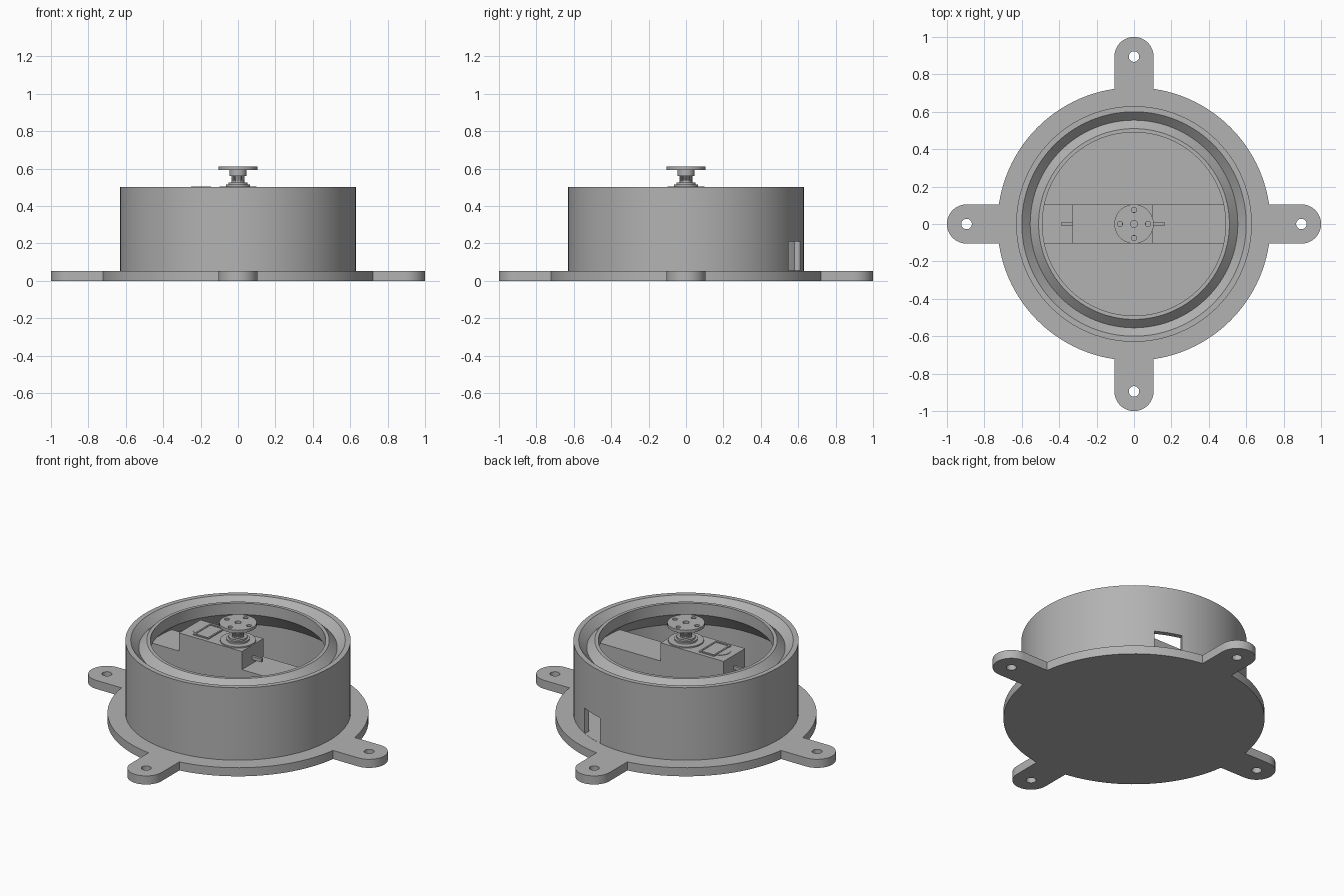
import bpy, bmesh, math
from mathutils import Matrix, Vector

if "Cube" in bpy.data.objects:
    bpy.data.objects.remove(bpy.data.objects["Cube"])

grey = bpy.data.materials.new("grey")
grey.diffuse_color = (0.45, 0.45, 0.45, 1)
grey.use_nodes = True
grey.node_tree.nodes["Principled BSDF"].inputs["Base Color"].default_value = grey.diffuse_color


def finish(name, bm, smooth=True):
    bmesh.ops.recalc_face_normals(bm, faces=bm.faces[:])
    me = bpy.data.meshes.new(name)
    bm.to_mesh(me)
    bm.free()
    me.materials.append(grey)
    ob = bpy.data.objects.new(name, me)
    bpy.context.collection.objects.link(ob)
    if smooth:
        bpy.ops.object.select_all(action='DESELECT')
        ob.select_set(True)
        bpy.context.view_layer.objects.active = ob
        bpy.ops.object.shade_smooth_by_angle(angle=math.radians(25))
    return ob


def add_box(bm, x0, x1, y0, y1, z0, z1):
    m = Matrix.Translation(((x0 + x1) / 2, (y0 + y1) / 2, (z0 + z1) / 2))
    bmesh.ops.create_cube(bm, size=1, matrix=m @ Matrix.Diagonal((x1 - x0, y1 - y0, z1 - z0, 1)))


def add_cyl(bm, x, y, r, z0, z1, seg=32):
    bmesh.ops.create_cone(bm, cap_ends=True, segments=seg, radius1=r, radius2=r, depth=z1 - z0,
                          matrix=Matrix.Translation((x, y, (z0 + z1) / 2)))


def lathe(name, prof, seg=128, closed=True):
    bm = bmesh.new()
    rings = [[bm.verts.new((r * math.cos(2 * math.pi * i / seg), r * math.sin(2 * math.pi * i / seg), z))
              for i in range(seg)] for r, z in prof]
    pairs = list(zip(rings, rings[1:])) + ([(rings[-1], rings[0])] if closed else [])
    for a, b in pairs:
        for i in range(seg):
            j = (i + 1) % seg
            bm.faces.new((a[i], a[j], b[j], b[i]))
    if not closed:
        bm.faces.new(rings[0])
        bm.faces.new(rings[-1])
    return finish(name, bm)


def cut(ob, bm):
    cutter = finish(ob.name + "_cutter", bm, False)
    cutter.hide_render = True
    cutter.hide_viewport = True
    mod = ob.modifiers.new("cut", 'BOOLEAN')
    mod.operation = 'DIFFERENCE'
    mod.solver = 'EXACT'
    mod.object = cutter


# base flange: disc with four rounded ears
R, W, E, T = 0.73, 0.105, 0.895, 0.053
a0 = math.asin(W / R)
outline = []
for k in range(4):
    rot = Matrix.Rotation(k * math.pi / 2, 3, 'Z')
    pts = [(E + W * math.cos(t), W * math.sin(t))
           for t in [math.pi * (i / 20 - 0.5) for i in range(21)]]
    n = 24
    pts += [(R * math.cos(a), R * math.sin(a))
            for a in [a0 + (math.pi / 2 - 2 * a0) * i / n for i in range(n + 1)]]
    outline += [rot @ Vector((x, y, 0)) for x, y in pts]
bm = bmesh.new()
face = bm.faces.new([bm.verts.new(p) for p in outline])
ext = bmesh.ops.extrude_face_region(bm, geom=[face])
bmesh.ops.translate(bm, vec=(0, 0, T), verts=[v for v in ext["geom"] if isinstance(v, bmesh.types.BMVert)])
flange = finish("base_flange", bm)
bm = bmesh.new()
for x, y in ((E, 0), (-E, 0), (0, E), (0, -E)):
    add_cyl(bm, x, y, 0.028, -0.1, 0.2)
cut(flange, bm)

# housing wall with V groove in the rim and an inner lip
wall = lathe("housing_wall", [(0.63, 0.05), (0.63, 0.5), (0.60, 0.5), (0.555, 0.455), (0.51, 0.5),
                              (0.49, 0.5), (0.49, 0.43), (0.60, 0.32), (0.60, 0.05)])
# cable slot through the wall
bm = bmesh.new()
add_box(bm, -0.081, 0.081, 0.5, 0.7, 0.054, 0.21)
bmesh.ops.rotate(bm, verts=bm.verts[:], cent=(0, 0, 0), matrix=Matrix.Rotation(math.radians(-22.1), 3, 'Z'))
cut(wall, bm)

# supports on both sides of the servo
bm = bmesh.new()
add_box(bm, 0.10, 0.595, -0.105, 0.105, 0.05, 0.385)
add_box(bm, -0.595, -0.33, -0.105, 0.105, 0.05, 0.385)
finish("servo_support", bm, False)

# servo body and lid plates
bm = bmesh.new()
add_box(bm, -0.33, 0.10, -0.105, 0.105, 0.12, 0.497)
finish("servo_body", bm, False)

bm = bmesh.new()
add_box(bm, -0.25, -0.145, -0.082, 0.082, 0.495, 0.504)
lid = finish("servo_label_frame", bm, False)
bm = bmesh.new()
add_box(bm, -0.24, -0.155, -0.072, 0.072, 0.5, 0.52)
cut(lid, bm)
bm = bmesh.new()
add_cyl(bm, -0.235, 0, 0.06, 0.49, 0.5, 32)
finish("servo_lid_bump", bm)

# mounting ears with screw holes, slots and a centre rib
bm = bmesh.new()
add_box(bm, 0.10, 0.17, -0.097, 0.097, 0.385, 0.412)
add_box(bm, -0.395, -0.33, -0.097, 0.097, 0.385, 0.412)
ears = finish("servo_ears", bm, False)
bm = bmesh.new()
for s, x in ((1, 0.148), (-1, -0.372)):
    for y in (-0.05, 0.05):
        add_cyl(bm, x, y, 0.022, 0.39, 0.45, 20)
for y in (-0.05, 0.05):
    add_box(bm, 0.162, 0.2, y - 0.01, y + 0.01, 0.39, 0.45)
    add_box(bm, -0.42, -0.386, y - 0.01, y + 0.01, 0.39, 0.45)
cut(ears, bm)
bm = bmesh.new()
add_box(bm, 0.10, 0.165, -0.008, 0.008, 0.41, 0.43)
add_box(bm, -0.39, -0.33, -0.008, 0.008, 0.41, 0.43)
finish("ear_ribs", bm, False)

# output shaft: stepped boss, splined gear, hub
lathe("shaft_boss", [(0.1, 0.49), (0.1, 0.505), (0.065, 0.505), (0.065, 0.515), (0.052, 0.515),
                     (0.052, 0.526), (0.034, 0.526), (0.034, 0.535)], 48, False)
bm = bmesh.new()
add_cyl(bm, 0, 0, 0.028, 0.52, 0.565, 24)
for k in range(12):
    a = k * math.pi / 6
    add_cyl(bm, 0.03 * math.cos(a), 0.03 * math.sin(a), 0.005, 0.53, 0.565, 6)
finish("spline_gear", bm, False)

# round horn with screw holes
horn = lathe("horn_disc", [(0.045, 0.56), (0.045, 0.592), (0.105, 0.592), (0.105, 0.61)], 64, False)
bm = bmesh.new()
add_cyl(bm, 0, 0, 0.018, 0.575, 0.65, 20)
for x, y in ((0.075, 0), (-0.075, 0), (0, 0.075), (0, -0.075)):
    add_cyl(bm, x, y, 0.014, 0.58, 0.65, 20)
cut(horn, bm)
